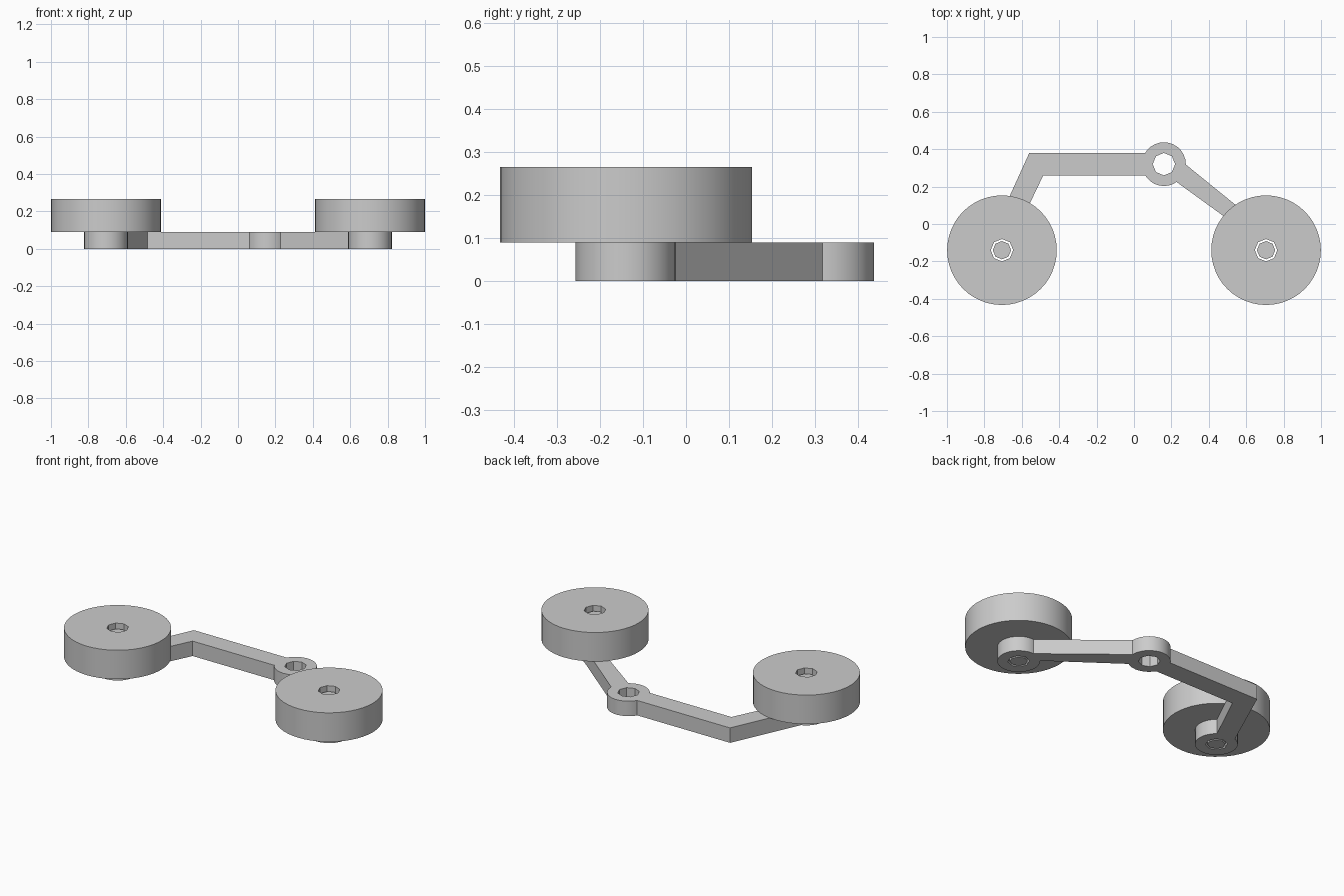
import bpy, bmesh
from math import cos, sin, tau, radians

cube = bpy.data.objects.get("Cube")
if cube:
    bpy.data.objects.remove(cube, do_unlink=True)

grey = bpy.data.materials.new("light grey")
grey.use_nodes = True
grey.diffuse_color = (0.6, 0.6, 0.6, 1)
bsdf = next(n for n in grey.node_tree.nodes if n.type == "BSDF_PRINCIPLED")
bsdf.inputs["Base Color"].default_value = grey.diffuse_color

ARM_H, WHEEL_H, PIN_H = 0.09, 0.265, 0.235
HUB_R, HOLE_R, PIN_R, WHEEL_R = 0.117, 0.06, 0.049, 0.293
PIVOT = (0.16, 0.32)
AXLES = {"right": (-0.706, -0.14), "left": (0.706, -0.14)}


def circle(center, r, n):
    return [(center[0] + r * cos(tau * i / n), center[1] + r * sin(tau * i / n))
            for i in range(n)]


def prism(name, outline, z0, z1):
    """Upright prism over a counter-clockwise outline."""
    bm = bmesh.new()
    face = bm.faces.new([bm.verts.new((x, y, z0)) for x, y in outline])
    top = bmesh.ops.extrude_face_region(bm, geom=[face])["geom"]
    verts = [v for v in top if isinstance(v, bmesh.types.BMVert)]
    bmesh.ops.translate(bm, vec=(0, 0, z1 - z0), verts=verts)
    bmesh.ops.recalc_face_normals(bm, faces=bm.faces)
    mesh = bpy.data.meshes.new(name)
    bm.to_mesh(mesh)
    bm.free()
    mesh.materials.append(grey)
    obj = bpy.data.objects.new(name, mesh)
    bpy.context.collection.objects.link(obj)
    return obj


def activate(obj):
    bpy.ops.object.select_all(action="DESELECT")
    obj.select_set(True)
    bpy.context.view_layer.objects.active = obj


def combine(obj, other, operation):
    """Apply a boolean and discard the second solid."""
    activate(obj)
    mod = obj.modifiers.new("boolean", "BOOLEAN")
    mod.object, mod.operation, mod.solver = other, operation, "EXACT"
    bpy.ops.object.modifier_apply(modifier=mod.name)
    bpy.data.objects.remove(other, do_unlink=True)


def drill(obj, center):
    combine(obj, prism("drill", circle(center, HOLE_R, 8), -0.1, 0.4), "DIFFERENCE")


def smooth(obj):
    activate(obj)
    bpy.ops.object.shade_smooth_by_angle(angle=radians(25))


# Bent arm, diagonal arm and three round hubs joined into one link
link = prism("link_arm", [(-0.755, -0.05), (-0.634, -0.05), (-0.485, 0.26),
                          (0.075, 0.26), (0.075, 0.38), (-0.56, 0.38)], 0, ARM_H)
diagonal = prism("diagonal_arm", [(0.22, 0.23), (0.62, -0.06),
                                  (0.70, -0.025), (0.262, 0.33)], 0, ARM_H)
hubs = [PIVOT, *AXLES.values()]
for center in hubs:
    hub = prism("hub", circle(center, HUB_R, 28), 0, ARM_H)
    combine(link, hub, "UNION")
combine(link, diagonal, "UNION")
for center in hubs:
    drill(link, center)
smooth(link)

# Wheels resting on the end hubs, each with a loose axle pin
for side, center in AXLES.items():
    wheel = prism(side + "_wheel", circle(center, WHEEL_R, 48), ARM_H, WHEEL_H)
    drill(wheel, center)
    smooth(wheel)
    prism(side + "_axle_pin", circle(center, PIN_R, 8), 0, PIN_H)
